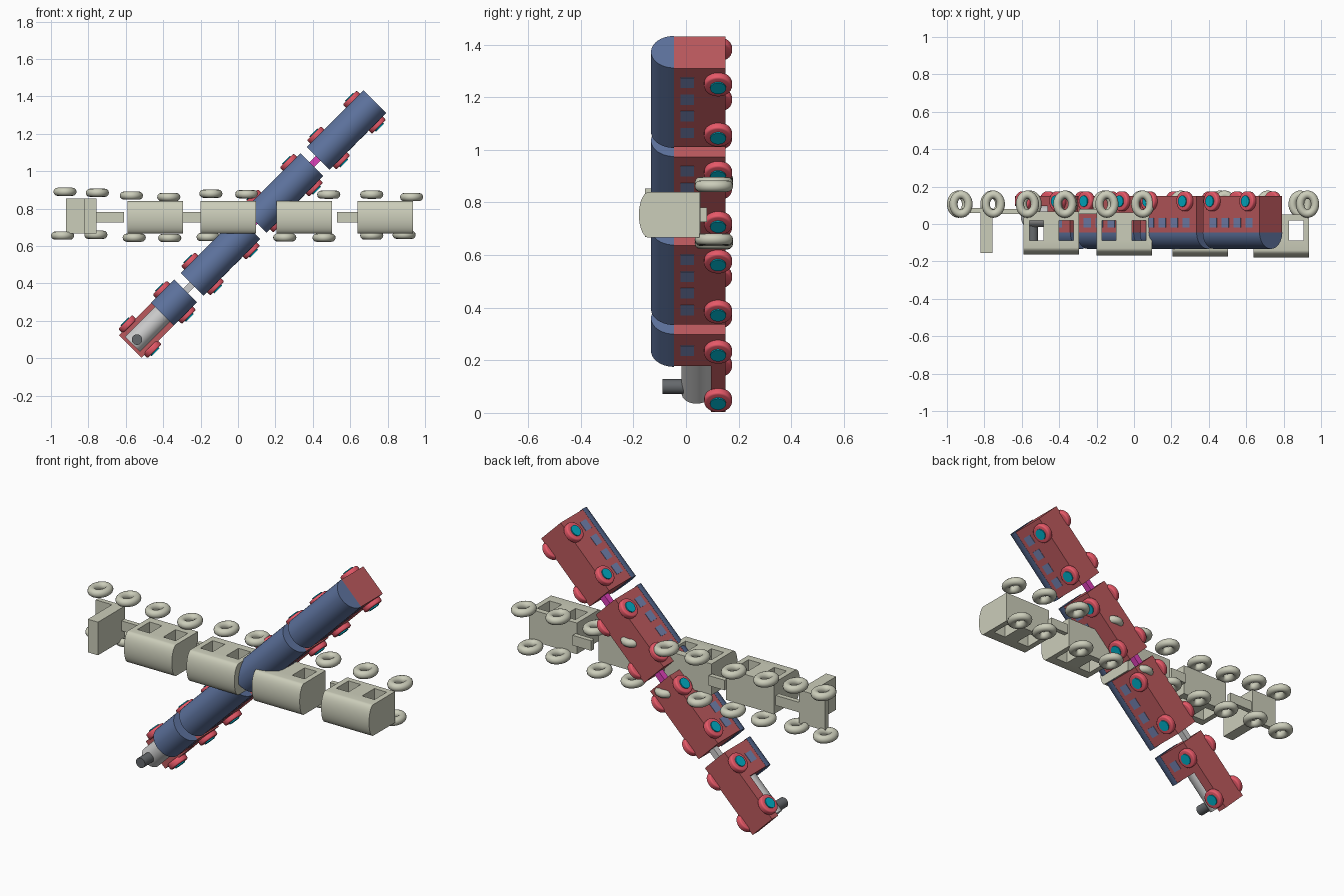
import bpy, bmesh
from math import pi, sin, cos, radians, sqrt
from mathutils import Matrix, Vector

if "Cube" in bpy.data.objects:
    bpy.data.objects.remove(bpy.data.objects["Cube"])

S = 1 / sqrt(2)


def frame(u, side, origin):
    # local x = along train, local y = across, local z = up from the track (world -y)
    m = Matrix((u, side, (0, -1, 0))).transposed().to_4x4()
    return Matrix.Translation(origin) @ m


DIAG = frame((S, 0, S), (-S, 0, S), (-0.54, 0, 0.10))
FLAT = frame((1, 0, 0), (0, 0, 1), (0, 0, 0.753))


def material(name, rgb):
    m = bpy.data.materials.new(name)
    m.diffuse_color = (*rgb, 1)
    m.use_nodes = True
    m.node_tree.nodes["Principled BSDF"].inputs["Base Color"].default_value = m.diffuse_color
    return m


RED = material("red", (0.50, 0.10, 0.11))
WHEEL = material("wheel_red", (0.80, 0.10, 0.14))
NAVY = material("navy", (0.11, 0.17, 0.34))
GLASS = material("window_blue", (0.17, 0.22, 0.42))
TEAL = material("teal", (0.0, 0.42, 0.56))
PINK = material("magenta", (0.72, 0.05, 0.48))
BLACK = material("black", (0.13, 0.14, 0.15))
SAND = material("sand", (0.60, 0.61, 0.49))


def finish(bm, name, mat, base, smooth=False):
    bmesh.ops.recalc_face_normals(bm, faces=bm.faces)
    me = bpy.data.meshes.new(name)
    bm.to_mesh(me)
    bm.free()
    ob = bpy.data.objects.new(name, me)
    bpy.context.collection.objects.link(ob)
    ob.matrix_world = base
    if mat:
        me.materials.append(mat)
    if smooth:
        bpy.ops.object.select_all(action='DESELECT')
        ob.select_set(True)
        bpy.context.view_layer.objects.active = ob
        bpy.ops.object.shade_smooth_by_angle(angle=radians(35))
    return ob


def box(name, mat, base, x, y, z):
    bm = bmesh.new()
    size = [r[1] - r[0] for r in (x, y, z)]
    mid = [(r[1] + r[0]) / 2 for r in (x, y, z)]
    bmesh.ops.create_cube(bm, size=1, matrix=Matrix.Translation(mid) @ Matrix.Diagonal((*size, 1)))
    return finish(bm, name, mat, base)


def cylinder(name, mat, base, center, r, depth, axis, bevel=0):
    bm = bmesh.new()
    rot = Vector((0, 0, 1)).rotation_difference(Vector(axis)).to_matrix().to_4x4()
    bmesh.ops.create_cone(bm, cap_ends=True, segments=32, radius1=r, radius2=r, depth=depth,
                          matrix=Matrix.Translation(center) @ rot)
    if bevel:
        rim = [e for e in bm.edges if any(len(f.verts) > 4 for f in e.link_faces)]
        bmesh.ops.bevel(bm, geom=rim, offset=bevel, segments=3, affect='EDGES', profile=0.5)
    return finish(bm, name, mat, base, True)


def extrude_profile(name, mat, base, pts, x0, x1):
    # pts are (across, up) outlines swept along the train
    bm = bmesh.new()
    f = bm.faces.new([bm.verts.new((x0, a, b)) for a, b in pts])
    r = bmesh.ops.extrude_face_region(bm, geom=[f])
    bmesh.ops.translate(bm, vec=(x1 - x0, 0, 0),
                        verts=[v for v in r["geom"] if isinstance(v, bmesh.types.BMVert)])
    return finish(bm, name, mat, base, True)


def arch(half, z, rise, n=20):
    return [(half * cos(pi * i / n), z + rise * sin(pi * i / n)) for i in range(n + 1)]


def torus(name, mat, base, center, rx, rz, minor, n=32, k=12):
    bm = bmesh.new()
    rings = []
    for i in range(n):
        a = 2 * pi * i / n
        rings.append([bm.verts.new((center[0] + (rx + minor * cos(b)) * cos(a),
                                    center[1] + minor * sin(b),
                                    center[2] + (rz + minor * cos(b)) * sin(a)))
                      for b in (2 * pi * j / k for j in range(k))])
    for i in range(n):
        p, q = rings[i], rings[(i + 1) % n]
        for j in range(k):
            bm.faces.new((p[j], q[j], q[(j + 1) % k], p[(j + 1) % k]))
    return finish(bm, name, mat, base, True)


# --- Coloured diagonal train ---
def wheels(center, offset):
    for x in (center - offset, center + offset):
        for s in (-1, 1):
            cylinder("wheel", WHEEL, DIAG, (x, s * 0.094, -0.122), 0.053, 0.034, (0, 1, 0), 0.008)
            cylinder("hub", TEAL, DIAG, (x, s * 0.108, -0.122), 0.03, 0.018, (0, 1, 0))


def cabin(name, x0, x1, windows):
    box(name + "_body", RED, DIAG, (x0, x1), (-0.085, 0.085), (-0.15, 0.045))
    extrude_profile(name + "_roof", NAVY, DIAG, arch(0.086, 0.045, 0.088), x0 - 0.003, x1 + 0.003)
    for x in windows:
        for s in (-1, 1):
            box("window", GLASS, DIAG, (x - 0.027, x + 0.027),
                sorted((s * 0.08, s * 0.087)), (-0.031, 0.02))


for c in (0.632, 1.108, 1.584):
    cabin("carriage", c - 0.212, c + 0.212, [c + (i - 1.5) * 0.09 for i in range(4)])
    wheels(c, 0.135)

# Engine
cabin("engine_cab", 0.195, 0.365, [0.278])
box("engine_base", RED, DIAG, (-0.052, 0.2), (-0.085, 0.085), (-0.15, -0.095))
cylinder("boiler", None, DIAG, (0.083, 0, -0.04), 0.057, 0.236, (1, 0, 0))
cylinder("smokestack", BLACK, DIAG, (0, 0, 0.04), 0.028, 0.1, (0, 0, 1))
wheels(0.152, 0.13)

# Couplings
for x, mat in ((0.393, None), (0.87, PINK), (1.346, PINK)):
    box("coupling", mat, DIAG, (x - 0.05, x + 0.05), (-0.018, 0.018), (-0.125, -0.09))


# --- Sand-coloured horizontal train ---
def sand_car(c, lift):
    prof = [(0.087, -0.062)] + arch(0.087, 0.13, 0.038) + [(-0.087, -0.062)]
    ob = extrude_profile("sand_carriage", SAND, FLAT, prof, c - 0.148, c + 0.148)
    ob.matrix_world = FLAT @ Matrix.Translation((0, 0, lift))
    # window openings pass right through the body
    cutters = [box("window_cutter", None, FLAT, (c + d - 0.038, c + d + 0.038),
                   (-0.2, 0.2), (-0.02, 0.088)) for d in (-0.08, 0.08)]
    for cut in cutters:
        mod = ob.modifiers.new("window", 'BOOLEAN')
        mod.operation, mod.solver, mod.object = 'DIFFERENCE', 'EXACT', cut
    bpy.context.view_layer.update()
    dg = bpy.context.evaluated_depsgraph_get()
    me = bpy.data.meshes.new_from_object(ob.evaluated_get(dg))
    ob.modifiers.clear()
    ob.data = me
    for cut in cutters:
        bpy.data.objects.remove(cut)


for c, lift in ((-0.442, -0.004), (-0.053, 0), (0.355, 0.006), (0.787, 0.011)):
    sand_car(c, lift)

# Unfinished engine: flat base and upright cab wall
box("sand_engine_base", SAND, FLAT, (-0.92, -0.757), (-0.085, 0.1), (-0.085, -0.058))
box("sand_engine_wall", SAND, FLAT, (-0.82, -0.757), (-0.085, 0.1), (-0.06, 0.155))

for x0, x1 in ((-0.76, -0.61), (-0.295, -0.195), (0.09, 0.205), (0.53, 0.645)):
    box("sand_coupling", SAND, FLAT, (x0, x1), (-0.028, 0.028), (-0.08, -0.053))

# Ring wheels: position along the train and height for each side
near = [(-0.925, 0.89), (-0.752, 0.885), (-0.57, 0.87), (-0.37, 0.862), (-0.145, 0.88),
        (0.047, 0.877), (0.25, 0.875), (0.485, 0.875), (0.715, 0.875), (0.928, 0.862)]
far = [(-0.938, 0.656), (-0.76, 0.66), (-0.555, 0.645), (-0.365, 0.643), (-0.16, 0.648),
       (0.04, 0.648), (0.25, 0.646), (0.46, 0.645), (0.715, 0.656), (0.888, 0.66)]
for x, z in near + far:
    torus("sand_wheel", SAND, FLAT, (x, z - 0.753, -0.106), 0.04, 0.051, 0.022)
